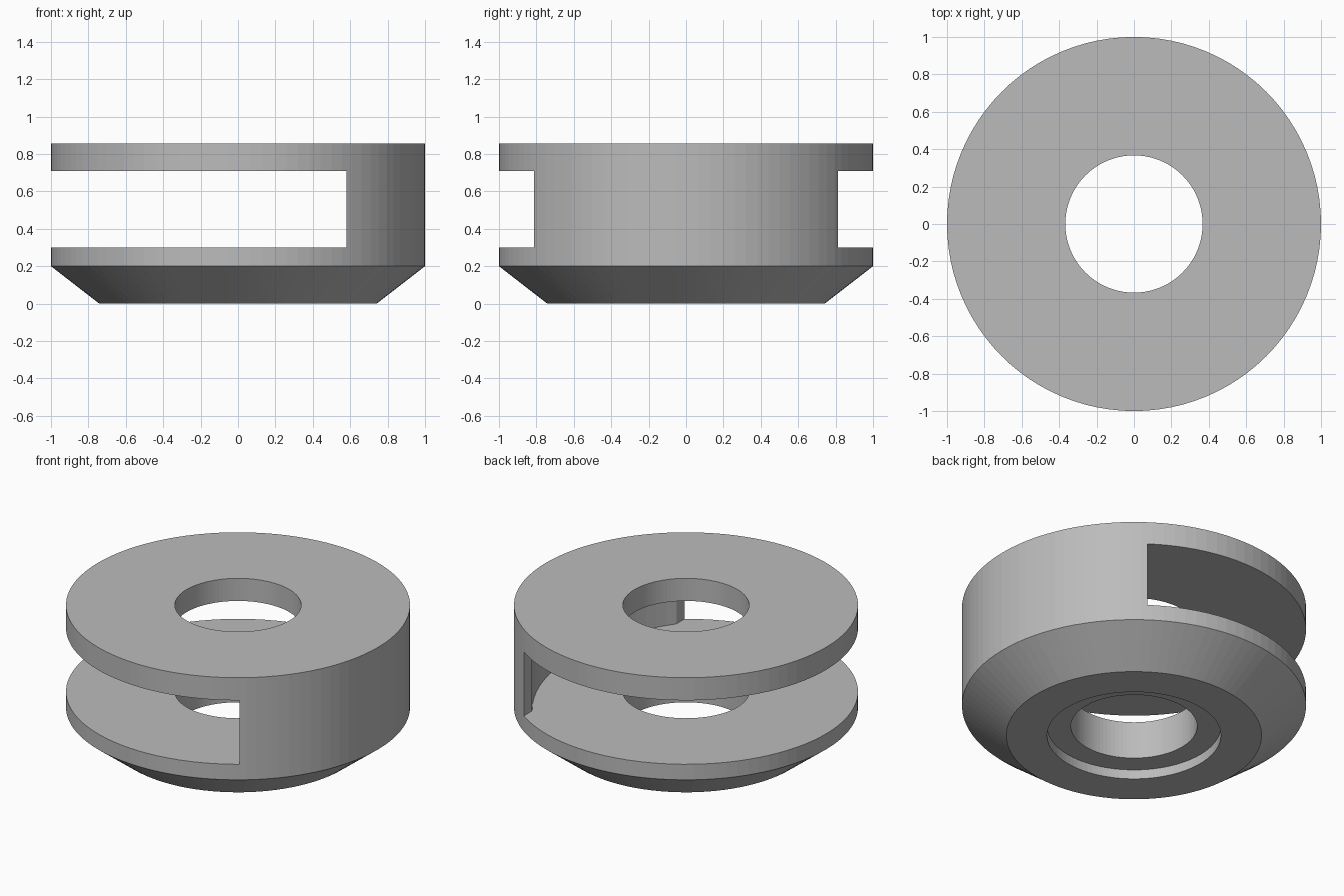
import bpy, bmesh, math

cube = bpy.data.objects.get("Cube")
if cube:
    bpy.data.objects.remove(cube, do_unlink=True)

SEGMENTS = 96

grey = bpy.data.materials.new("plain grey")
grey.use_nodes = True
colour = (0.5, 0.5, 0.5, 1)
grey.diffuse_color = colour
grey.node_tree.nodes["Principled BSDF"].inputs["Base Color"].default_value = colour


def add_object(name, bm):
    bmesh.ops.recalc_face_normals(bm, faces=bm.faces)
    mesh = bpy.data.meshes.new(name)
    bm.to_mesh(mesh)
    bm.free()
    mesh.materials.append(grey)
    obj = bpy.data.objects.new(name, mesh)
    bpy.context.collection.objects.link(obj)
    return obj


def revolve(name, profile):
    """Turn a closed (radius, height) profile around z."""
    bm = bmesh.new()
    rings = []
    for i in range(SEGMENTS):
        a = 2 * math.pi * i / SEGMENTS
        rings.append([bm.verts.new((r * math.cos(a), r * math.sin(a), z)) for r, z in profile])
    n = len(profile)
    for i, ring in enumerate(rings):
        after = rings[(i + 1) % SEGMENTS]
        for j in range(n):
            k = (j + 1) % n
            bm.faces.new((ring[j], after[j], after[k], ring[k]))
    return add_object(name, bm)


def extrude(name, outline, bottom, top):
    """Raise a flat outline into a prism."""
    bm = bmesh.new()
    face = bm.faces.new([bm.verts.new((x, y, bottom)) for x, y in outline])
    raised = bmesh.ops.extrude_face_region(bm, geom=[face])["geom"]
    verts = [v for v in raised if isinstance(v, bmesh.types.BMVert)]
    bmesh.ops.translate(bm, verts=verts, vec=(0, 0, top - bottom))
    return add_object(name, bm)


# Ring body: chamfered base, central bore and shallow counterbore underneath
body = revolve("slotted_ring_body", [
    (0.367, 0.06), (0.505, 0.06), (0.505, 0), (0.742, 0),
    (1, 0.2), (1, 0.855), (0.367, 0.855)])

# Side slot: open on one side, hollowed by a shallow arc behind the wall
edge_x, arc_y, radius = 0.58, 0.73, 1.25
half = math.asin(arc_y / radius)
centre_x = edge_x - radius * math.cos(half)
steps = 24
arc = []
for i in range(steps + 1):
    a = half * (2 * i / steps - 1)
    arc.append((centre_x + radius * math.cos(a), radius * math.sin(a)))
outline = [(-1.2, -1.2), (edge_x, -1.2)] + arc + [(edge_x, 1.2), (-1.2, 1.2)]
cutter = extrude("slot_cutter", outline, 0.3, 0.71)
cutter.hide_render = True

cut = body.modifiers.new("side slot", "BOOLEAN")
cut.operation = "DIFFERENCE"
cut.solver = "EXACT"
cut.object = cutter
bpy.context.view_layer.objects.active = body
bpy.ops.object.modifier_apply(modifier=cut.name)
bpy.data.objects.remove(cutter, do_unlink=True)
